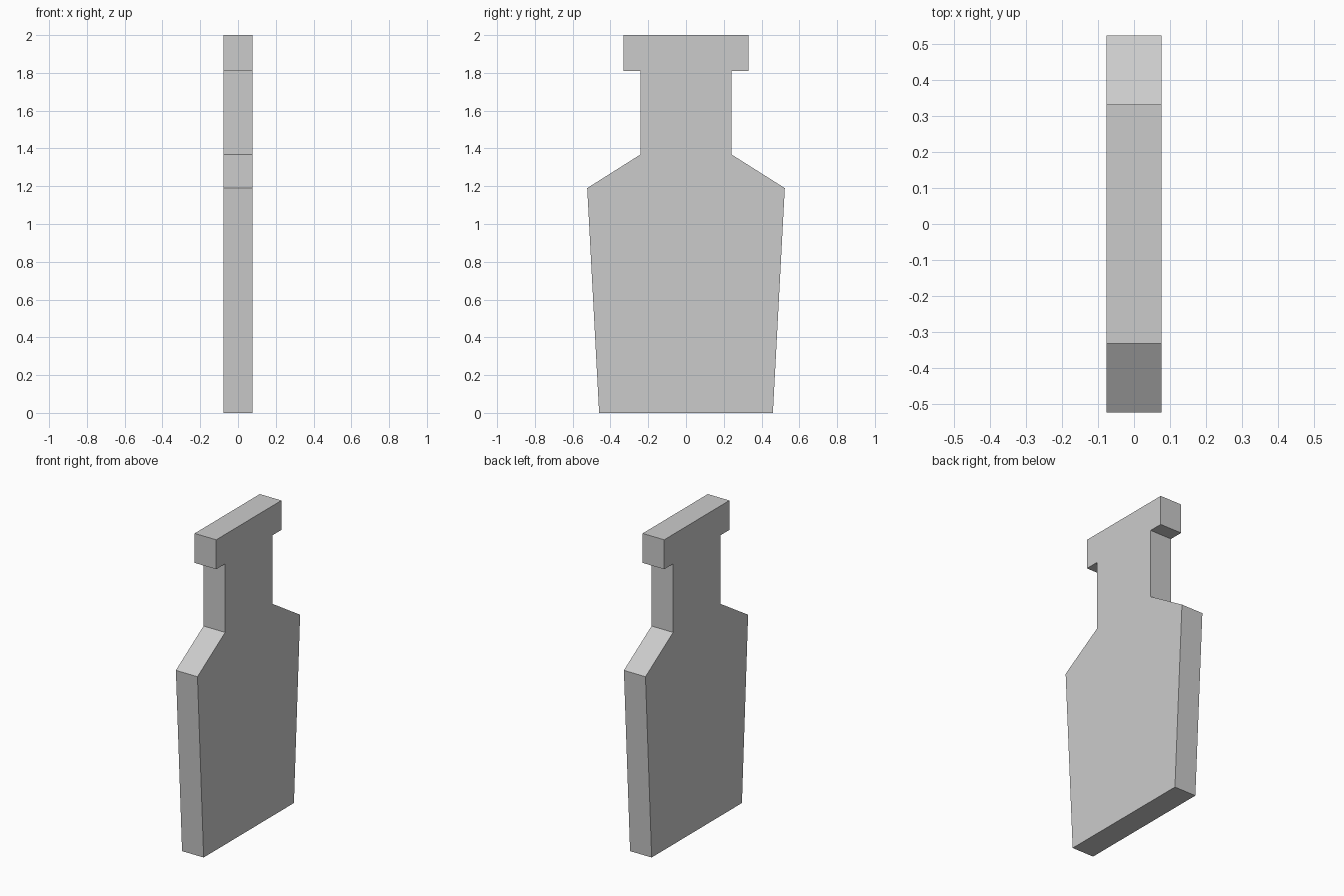
import bpy, bmesh

if "Cube" in bpy.data.objects:
    bpy.data.objects.remove(bpy.data.objects["Cube"])

HALF_THICKNESS = 0.077

# Half outline of the bottle (y, z): base, shoulder, neck, cap
half = [(0.46, 0.0), (0.523, 1.19), (0.241, 1.368),
        (0.241, 1.81), (0.332, 1.81), (0.332, 2.0)]
outline = half + [(-y, z) for y, z in reversed(half)]

# Flat bottle silhouette, extruded through its thickness
bm = bmesh.new()
face = bm.faces.new([bm.verts.new((-HALF_THICKNESS, y, z)) for y, z in outline])
result = bmesh.ops.extrude_face_region(bm, geom=[face], use_keep_orig=True)
moved = [v for v in result["geom"] if isinstance(v, bmesh.types.BMVert)]
bmesh.ops.translate(bm, verts=moved, vec=(2 * HALF_THICKNESS, 0, 0))
bmesh.ops.recalc_face_normals(bm, faces=bm.faces)

mesh = bpy.data.meshes.new("flat_bottle")
bm.to_mesh(mesh)
bm.free()
bpy.context.collection.objects.link(bpy.data.objects.new("flat_bottle", mesh))
